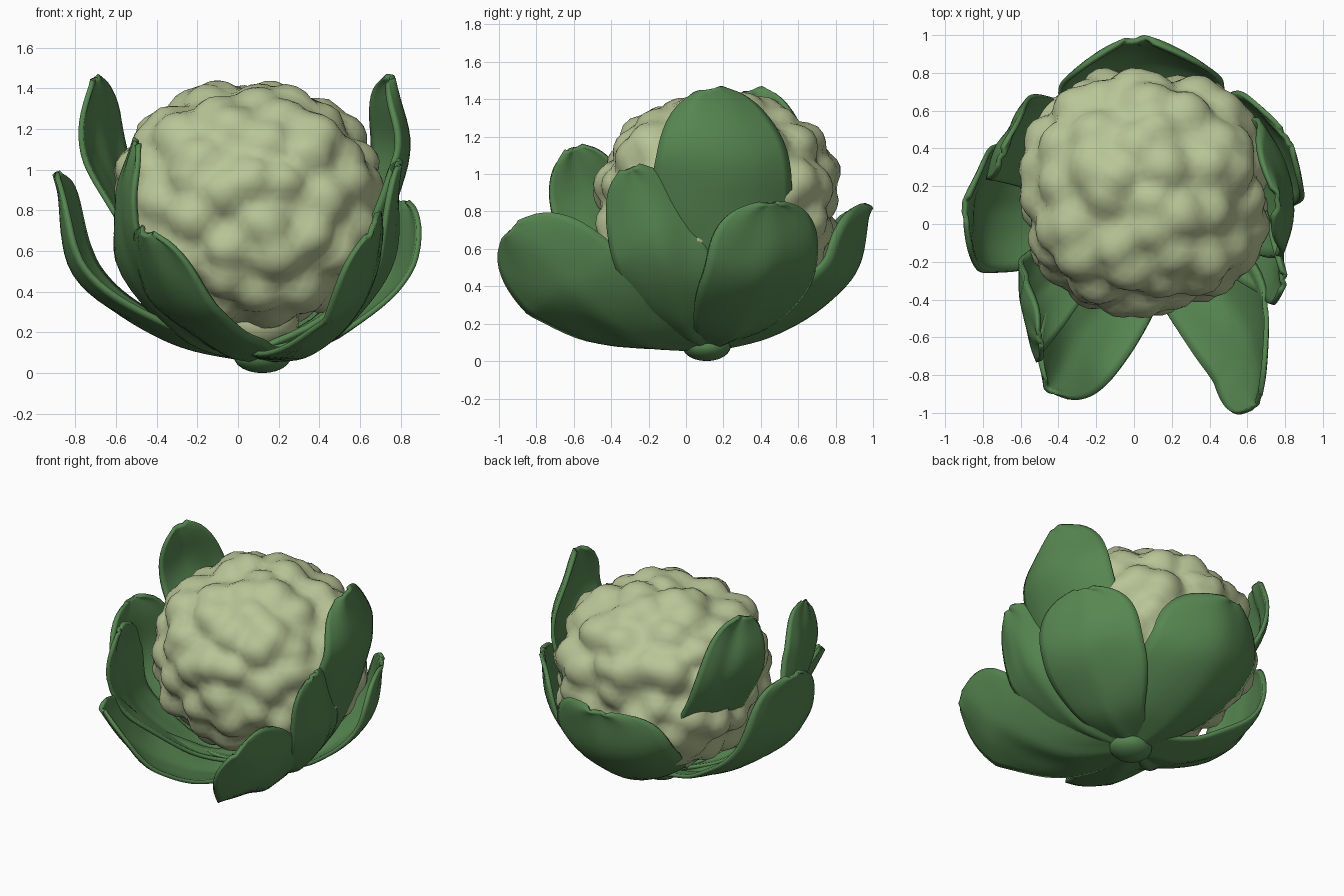
import bpy, bmesh, math, random
from mathutils import Vector, noise

if "Cube" in bpy.data.objects:
    bpy.data.objects.remove(bpy.data.objects["Cube"])

random.seed(4)
CENTRE = Vector((0.05, 0.17, 0.82))
BASE = (0.1, 0.12, 0.075)


def material(name, rgb):
    m = bpy.data.materials.new(name)
    m.diffuse_color = (*rgb, 1)
    m.use_nodes = True
    m.node_tree.nodes["Principled BSDF"].inputs["Base Color"].default_value = m.diffuse_color
    return m


CREAM = material("pale_cream_green", (0.49, 0.56, 0.31))
GREEN = material("leaf_green", (0.095, 0.24, 0.083))


def make(name, bm, mat, smooth=True):
    bmesh.ops.recalc_face_normals(bm, faces=bm.faces)
    me = bpy.data.meshes.new(name)
    bm.to_mesh(me)
    bm.free()
    me.materials.append(mat)
    for p in me.polygons:
        p.use_smooth = smooth
    ob = bpy.data.objects.new(name, me)
    bpy.context.collection.objects.link(ob)
    return ob


# Lumpy head: rounded-box ball with a bump around each scattered floret centre
def curd():
    n, golden = 105, math.pi * (3 - math.sqrt(5))
    seeds = []
    for i in range(n):
        z = 1 - 2 * (i + 0.5) / n
        r = math.sqrt(1 - z * z)
        v = Vector((r * math.cos(i * golden), r * math.sin(i * golden), z))
        v += Vector([random.uniform(-0.1, 0.1) for _ in range(3)])
        seeds.append((v.normalized(), random.uniform(-0.03, 0.03)))
    bm = bmesh.new()
    bmesh.ops.create_icosphere(bm, subdivisions=5, radius=1)
    for v in bm.verts:
        d = v.co.normalized()
        k = sum(abs(c) ** 2.4 for c in d) ** (-1 / 2.4)
        dist, lift = min(((d - s).length, h) for s, h in seeds)
        bump = 0.075 * (1 - (dist / 0.17) ** 2) + lift
        bump += 0.035 * noise.noise(d * 2.5) + 0.02 * noise.noise(d * 8)
        k = k * 0.955 + max(bump, -0.06)
        v.co = CENTRE + Vector((d.x * 0.665, d.y * 0.645, d.z * 0.6)) * k
    bmesh.ops.smooth_vert(bm, verts=bm.verts, factor=0.4,
                          use_axis_x=True, use_axis_y=True, use_axis_z=True)
    make("cauliflower_head", bm, CREAM)


def spline(pts, t):
    """Catmull-Rom through the points, t from 0 to 1."""
    p = [2 * pts[0] - pts[1]] + pts + [2 * pts[-1] - pts[-2]]
    x = t * (len(pts) - 1)
    i = min(int(x), len(pts) - 2)
    f = x - i
    a, b, c, d = p[i:i + 4]
    return 0.5 * (2 * b + (c - a) * f + (2 * a - 5 * b + 4 * c - d) * f * f
                  + (3 * b - a - 3 * c + d) * f ** 3)


# Cupped leaf swept along its midrib; side is the width direction at the tip
def leaf(name, path, side, half_width, cup=0.3, blunt=2.6, root=0.38):
    pts = [Vector(p) for p in [BASE] + path]
    side = Vector(side).normalized()
    radial = pts[-1] - pts[0]
    start = Vector((-radial.y, radial.x, 0)).normalized()
    if start.dot(side) < 0:
        start.negate()
    rows, cols = 28, 16
    bm = bmesh.new()
    grid = []
    for i in range(rows + 1):
        s = i / rows
        s = 1 - (1 - s) ** 1.35          # closer rows at the tip
        mid = spline(pts, s)
        tan = (spline(pts, min(s + 0.01, 1)) - spline(pts, max(s - 0.01, 0))).normalized()
        sd = start.lerp(side, min(1, s * 1.4))
        sd = (sd - tan * sd.dot(tan)).normalized()
        inward = tan.cross(sd)
        if inward.dot(CENTRE - mid) < 0:
            inward.negate()
        g = min(1, s / 0.6)
        w = half_width * (root + (1 - root) * g * g * (3 - 2 * g))
        if s > 0.6:
            w *= max(0.03, 1 - ((s - 0.6) / 0.4) ** blunt) ** (1 / 2.2)
        row = []
        for j in range(cols + 1):
            u = 2 * j / cols - 1
            rib = -0.018 * math.exp(-(u * 5) ** 2) * (1 - s)
            ripple = 0.03 * noise.noise(mid * 3 + sd * u * 1.5) * s
            co = mid + sd * w * u + inward * (cup * w * u * u + rib + ripple)
            row.append(bm.verts.new(co))
        grid.append(row)
    for a, b in zip(grid, grid[1:]):
        for j in range(cols):
            bm.faces.new((a[j], a[j + 1], b[j + 1], b[j]))
    ob = make(name, bm, GREEN)
    mod = ob.modifiers.new("thickness", 'SOLIDIFY')
    mod.thickness = 0.026
    mod.offset = 0


curd()

# Right side
leaf("right_tall_leaf", [(0.5, 0.17, 0.28), (0.72, 0.2, 0.7), (0.82, 0.2, 1.08), (0.75, 0.12, 1.45)],
     (-0.15, 1, 0), 0.37, 0.3)
leaf("right_back_leaf", [(0.45, 0.28, 0.18), (0.72, 0.42, 0.47), (0.82, 0.46, 0.84)],
     (-0.52, 0.85, 0), 0.34, 0.2, 4)
leaf("right_front_leaf", [(0.46, 0, 0.19), (0.74, -0.13, 0.55), (0.79, -0.3, 1.03)],
     (0, 0.95, 0.3), 0.25, 0.25)
# Front
leaf("front_right_leaf", [(0.36, -0.25, 0.12), (0.62, -0.6, 0.38), (0.655, -0.94, 0.7)],
     (0.25, 0.42, 0.38), 0.32, 0.25, 3, 0.6)
leaf("front_left_leaf", [(-0.06, -0.26, 0.12), (-0.3, -0.6, 0.3), (-0.46, -0.87, 0.69)],
     (-0.4, 0.42, 0.15), 0.27, 0.25, 2.6, 0.6)
# Left side
leaf("left_front_leaf", [(-0.25, -0.13, 0.18), (-0.52, -0.38, 0.5), (-0.58, -0.51, 0.85), (-0.5, -0.6, 1.14)],
     (0.15, -0.95, 0), 0.23, 0.2)
leaf("left_low_leaf", [(-0.35, 0.1, 0.18), (-0.78, 0.09, 0.48), (-0.895, 0.08, 0.98)],
     (0.12, 1, 0), 0.34, 0.2, 3.5, 0.5)
# Tall left leaf: its lower part runs inside the head
leaf("left_tall_leaf", [(-0.15, 0.25, 0.32), (-0.43, 0.4, 0.62), (-0.66, 0.46, 1.02), (-0.71, 0.36, 1.45)],
     (0.4, 0.9, 0), 0.25, 0.1, 3, 0.3)
# Back
leaf("back_leaf", [(0.06, 0.5, 0.17), (0.03, 0.86, 0.43), (0.01, 0.985, 0.82)],
     (1, 0.05, 0), 0.43, 0.45, 4, 0.5)

# Small rounded cut stalk under the leaves, and the core that carries the head
for name, mat, pos, size in (("cut_stalk", GREEN, (0.12, 0.11, 0.08), (0.14, 0.13, 0.08)),
                             ("core", CREAM, (0.1, 0.14, 0.25), (0.2, 0.2, 0.15))):
    bm = bmesh.new()
    bmesh.ops.create_uvsphere(bm, u_segments=24, v_segments=12, radius=1)
    for v in bm.verts:
        v.co = Vector(pos) + Vector([a * b for a, b in zip(v.co, size)])
    make(name, bm, mat)
